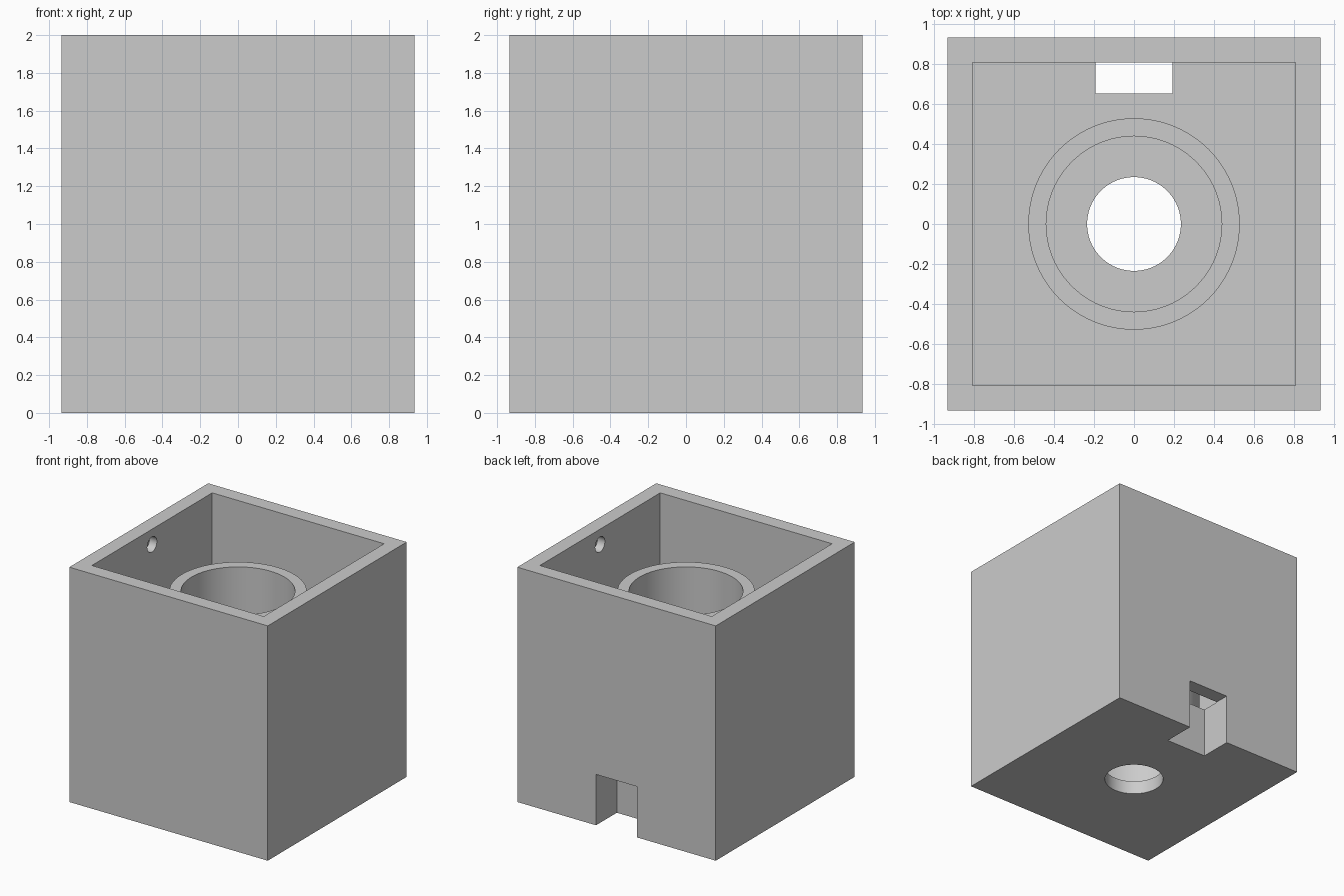
import bpy
from math import radians, pi

default = bpy.data.objects.get("Cube")
if default:
    bpy.data.objects.remove(default, do_unlink=True)

HALF, INNER, HEIGHT = 0.935, 0.81, 2.0
FLOOR, TUBE_TOP, BASE = 0.43, 1.69, 0.115

grey = bpy.data.materials.new("plain grey")
grey.use_nodes = True
COLOUR = (0.6, 0.6, 0.6, 1)
grey.diffuse_color = COLOUR
grey.node_tree.nodes["Principled BSDF"].inputs["Base Color"].default_value = COLOUR


def block(name, low, high):
    """Box between two opposite corners."""
    centre = [(a + b) / 2 for a, b in zip(low, high)]
    bpy.ops.mesh.primitive_cube_add(size=1, location=centre)
    ob = bpy.context.object
    ob.name = name
    ob.scale = [b - a for a, b in zip(low, high)]
    bpy.ops.object.transform_apply(location=True, rotation=True, scale=True)
    ob.data.materials.append(grey)
    return ob


def cylinder(name, radius, depth, centre, turn=0.0, sides=96):
    bpy.ops.mesh.primitive_cylinder_add(vertices=sides, radius=radius, depth=depth,
                                        location=centre, rotation=(0, turn, 0))
    ob = bpy.context.object
    ob.name = name
    bpy.ops.object.transform_apply(location=True, rotation=True, scale=True)
    ob.data.materials.append(grey)
    return ob


def upright(name, radius, bottom, top):
    return cylinder(name, radius, top - bottom, (0, 0, (bottom + top) / 2))


def combine(target, tool, operation):
    """Apply a boolean and discard the tool."""
    tool.hide_render = True
    mod = target.modifiers.new(tool.name, "BOOLEAN")
    mod.operation, mod.solver, mod.object = operation, "EXACT", tool
    bpy.context.view_layer.objects.active = target
    bpy.ops.object.modifier_apply(modifier=mod.name)
    bpy.data.objects.remove(tool, do_unlink=True)


# Outer case with open top and thick floor
case = block("open_case", (-HALF, -HALF, 0), (HALF, HALF, HEIGHT))
combine(case, block("cavity", (-INNER, -INNER, FLOOR), (INNER, INNER, HEIGHT + 0.2)), "DIFFERENCE")

# Central tube, its bore and the smaller hole through the base
combine(case, upright("centre_tube", 0.53, FLOOR - 0.1, TUBE_TOP), "UNION")
combine(case, upright("bore", 0.44, BASE, TUBE_TOP + 0.1), "DIFFERENCE")
combine(case, upright("base_hole", 0.235, -0.1, BASE + 0.1), "DIFFERENCE")

# Rear notch through wall and floor
combine(case, block("rear_notch", (-0.193, 0.655, -0.1), (0.193, HALF + 0.1, FLOOR + 0.003)), "DIFFERENCE")

# Blind round sockets in both side walls
for side in (-1, 1):
    combine(case, cylinder("socket", 0.065, 0.14, (side * INNER, 0, 1.87), pi / 2, 32), "DIFFERENCE")

bpy.ops.object.select_all(action="DESELECT")
case.select_set(True)
bpy.context.view_layer.objects.active = case
bpy.ops.object.shade_smooth_by_angle(angle=radians(30))
